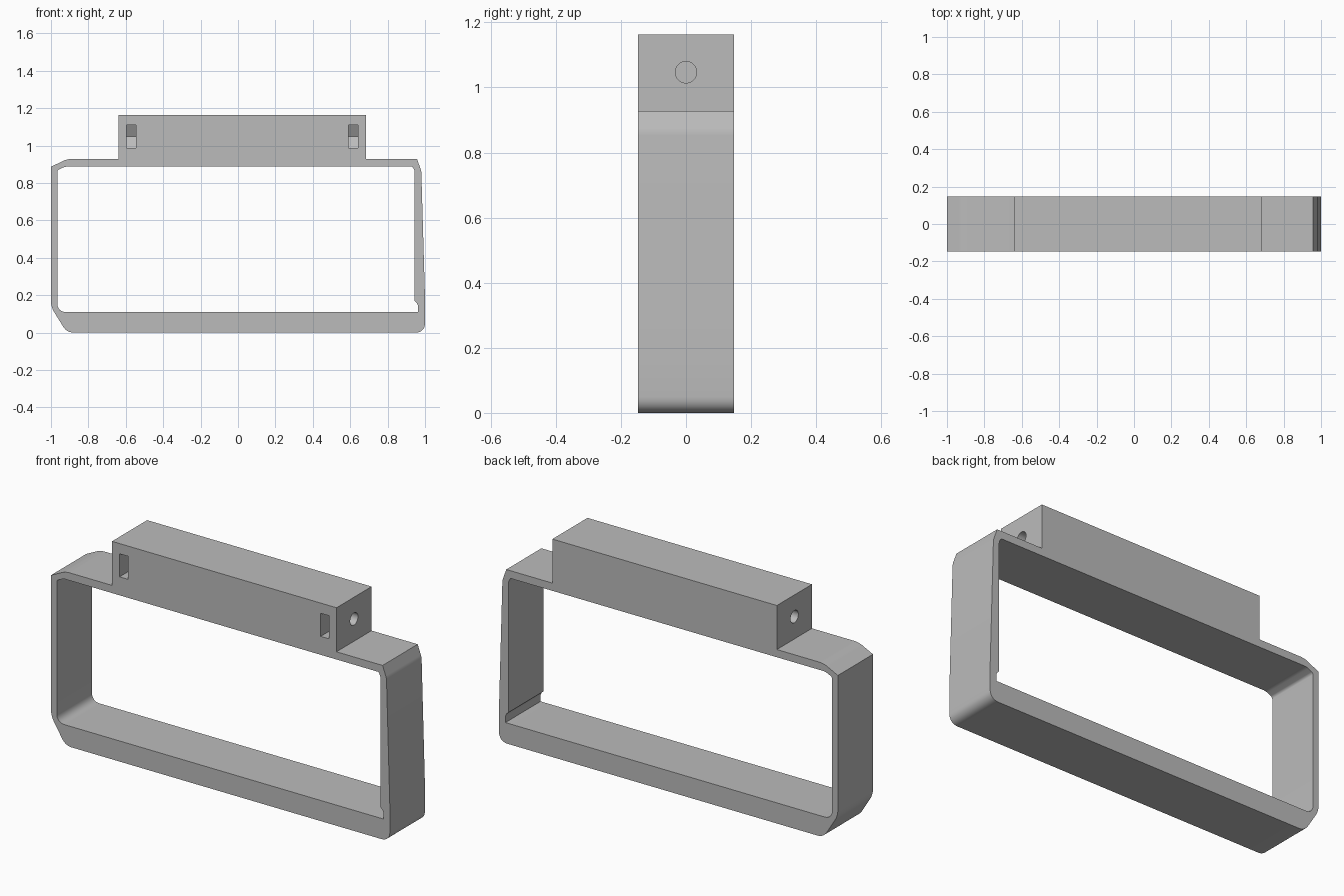
import bpy, bmesh, math
from mathutils import Vector

cube = bpy.data.objects.get("Cube")
if cube:
    bpy.data.objects.remove(cube)

HALF = 0.148   # half depth of the frame
HOLE_Z = 1.047  # height of the screw axis

grey = bpy.data.materials.new("plain_grey")
grey.use_nodes = True
colour = (0.5, 0.5, 0.5, 1)
grey.diffuse_color = colour
grey.node_tree.nodes["Principled BSDF"].inputs["Base Color"].default_value = colour


def rounded(points, steps=8):
    """Turn (x, z, setback) corners into an outline with rounded corners."""
    out = []
    for i, (x, z, r) in enumerate(points):
        p = Vector((x, z))
        if not r:
            out.append(p)
            continue
        before = Vector(points[i - 1][:2])
        after = Vector(points[(i + 1) % len(points)][:2])
        a = p + (before - p).normalized() * r
        b = p + (after - p).normalized() * r
        for k in range(steps + 1):
            t = k / steps
            w = 0.83 * 2 * t * (1 - t)
            out.append((a * (1 - t) ** 2 + p * w + b * t * t) / ((1 - t) ** 2 + w + t * t))
    return out


def prism(name, outline, start, direction, place):
    """Extrude a flat outline; place maps its 2D points into space."""
    bm = bmesh.new()
    face = bm.faces.new([bm.verts.new(place(p, start)) for p in outline])
    new = bmesh.ops.extrude_face_region(bm, geom=[face])["geom"]
    verts = [v for v in new if isinstance(v, bmesh.types.BMVert)]
    bmesh.ops.translate(bm, verts=verts, vec=direction)
    bmesh.ops.recalc_face_normals(bm, faces=bm.faces)
    mesh = bpy.data.meshes.new(name)
    bm.to_mesh(mesh)
    bm.free()
    mesh.materials.append(grey)
    obj = bpy.data.objects.new(name, mesh)
    bpy.context.collection.objects.link(obj)
    return obj


def front_prism(name, outline, half):
    return prism(name, outline, -half, (0, 2 * half, 0), lambda p, s: (p[0], s, p[1]))


def side_prism(name, outline, x0, x1):
    return prism(name, outline, x0, (x1 - x0, 0, 0), lambda p, s: (s, p[0], p[1]))


# Outer body with the raised clamp block
body = front_prism("strap_frame", rounded([
    (-0.915, 0, 0.035), (1.0, 0, 0.05), (1.0, 0.18, 0), (0.98, 0.865, 0.012),
    (0.957, 0.928, 0), (0.685, 0.928, 0), (0.685, 1.163, 0), (-0.64, 1.163, 0),
    (-0.64, 0.928, 0), (-0.915, 0.928, 0.025), (-1.0, 0.886, 0), (-1.0, 0.137, 0.03),
]), HALF)

# Large opening, with a small relief step at the lower left
cutters = [front_prism("opening_cutter", rounded([
    (-0.966, 0.11, 0.045), (0.962, 0.11, 0), (0.962, 0.152, 0.012),
    (0.945, 0.168, 0), (0.945, 0.868, 0.015), (0.932, 0.887, 0),
    (-0.925, 0.887, 0.012), (-0.966, 0.868, 0.01),
]), 0.3)]

# Nut pockets open to the front, with a pointed back wall, and screw holes
AF = 0.0615
tip = 2 * AF / math.sqrt(3)
pocket = [(-0.3, HOLE_Z - AF), (tip / 2, HOLE_Z - AF), (tip, HOLE_Z),
          (tip / 2, HOLE_Z + AF), (-0.3, HOLE_Z + AF)]
circle = [(0.033 * math.cos(a), HOLE_Z + 0.033 * math.sin(a))
          for a in (math.tau * k / 32 for k in range(32))]
CENTRE = 0.0225
for side in (-1, 1):
    cutters.append(side_prism("pocket_cutter", pocket,
                              CENTRE + side * 0.569, CENTRE + side * 0.618))
    cutters.append(side_prism("screw_cutter", circle,
                              CENTRE + side * 0.52, CENTRE + side * 0.75))

bpy.ops.object.select_all(action='DESELECT')
bpy.context.view_layer.objects.active = body
body.select_set(True)
for cutter in cutters:
    cutter.hide_render = True
    mod = body.modifiers.new("cut", 'BOOLEAN')
    mod.operation = 'DIFFERENCE'
    mod.solver = 'EXACT'
    mod.object = cutter
    bpy.ops.object.modifier_apply(modifier=mod.name)
for cutter in cutters:
    bpy.data.objects.remove(cutter)

bpy.ops.object.shade_smooth_by_angle(angle=math.radians(25))
